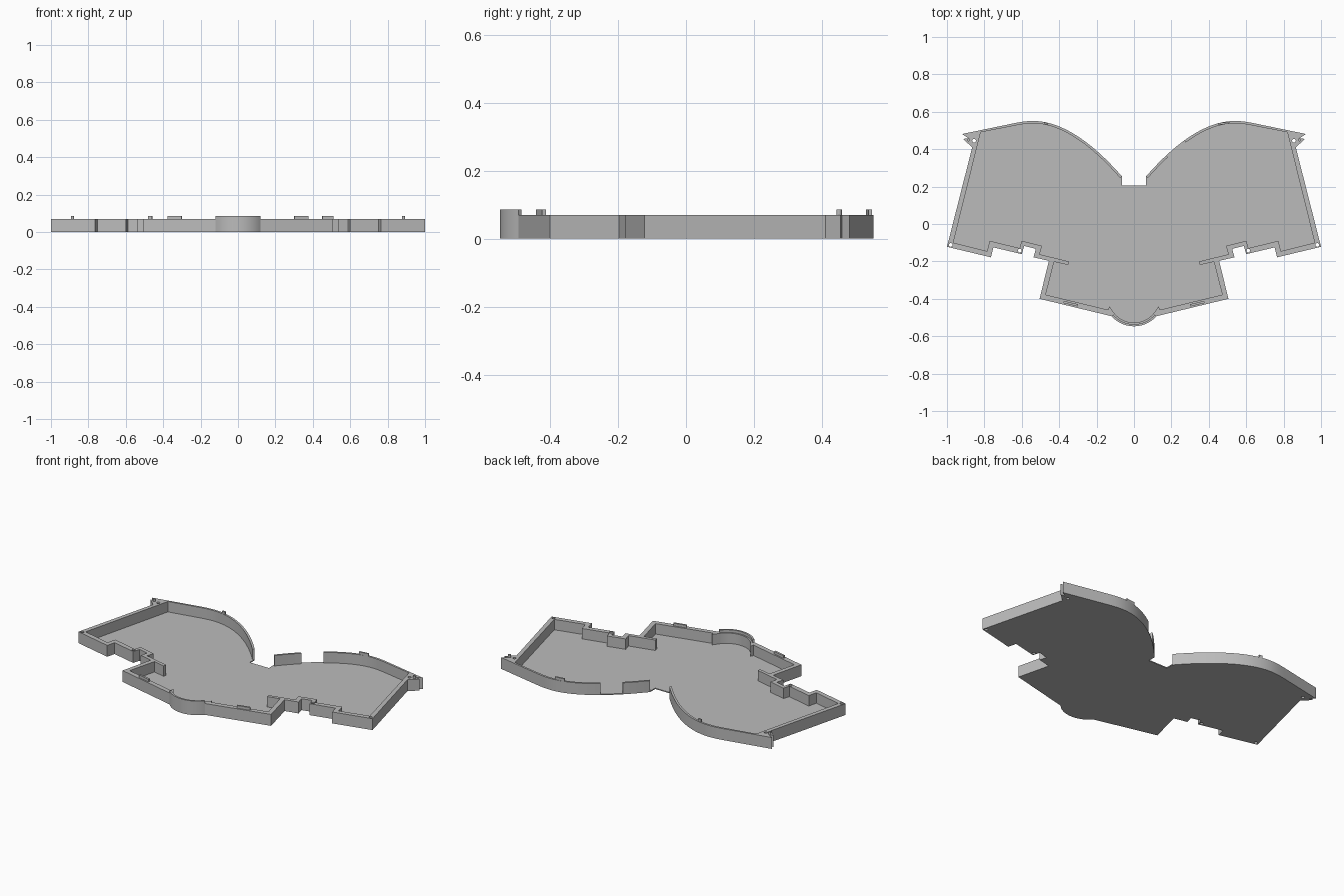
import bpy, bmesh, math
from mathutils import Vector
from mathutils.geometry import interpolate_bezier

if "Cube" in bpy.data.objects:
    bpy.data.objects.remove(bpy.data.objects["Cube"])

FLOOR, RIM, LIP = 0.006, 0.07, 0.086

grey = bpy.data.materials.new("plain_grey")
grey.use_nodes = True
grey.diffuse_color = (0.5, 0.5, 0.5, 1)
grey.node_tree.nodes["Principled BSDF"].inputs["Base Color"].default_value = (0.5, 0.5, 0.5, 1)


def prism(name, points, z0, z1, side=1):
    """Extrude a plan outline from z0 to z1; side -1 mirrors it in x."""
    bm = bmesh.new()
    face = bm.faces.new([bm.verts.new((side * p[0], p[1], z0)) for p in points])
    top = bmesh.ops.extrude_face_region(bm, geom=[face])["geom"]
    bmesh.ops.translate(bm, vec=(0, 0, z1 - z0),
                        verts=[v for v in top if isinstance(v, bmesh.types.BMVert)])
    bmesh.ops.recalc_face_normals(bm, faces=bm.faces)
    mesh = bpy.data.meshes.new(name)
    bm.to_mesh(mesh)
    bm.free()
    mesh.materials.append(grey)
    obj = bpy.data.objects.new(name, mesh)
    bpy.context.collection.objects.link(obj)
    return obj


def circle(x, y, r, n=16):
    return [(x + r * math.cos(math.tau * i / n), y + r * math.sin(math.tau * i / n)) for i in range(n)]


def bar(x, y, length, width, slope):
    d = Vector((1, slope)).normalized()
    n = Vector((-d.y, d.x)) * width / 2
    c, d = Vector((x, y)), d * length / 2
    return [c - d - n, c + d - n, c + d + n, c - d + n]


def bezier(a, b, c, d, n):
    return [p.to_2d() for p in interpolate_bezier(*[Vector((*q, 0)) for q in (a, b, c, d)], n)]


def offset(path, dist):
    """Shift a path to its right-hand side."""
    out = []
    for i, p in enumerate(path):
        t = (path[min(i + 1, len(path) - 1)] - path[max(i - 1, 0)]).normalized()
        out.append(p + Vector((t.y, -t.x)) * dist)
    return out


def bulge(half_width, y_end, y_low, n=10):
    """Half of a shallow arc, from its end to the centre line."""
    sag = y_end - y_low
    r = (half_width ** 2 + sag ** 2) / (2 * sag)
    a = math.asin(half_width / r)
    return [(r * math.sin(a * (1 - i / n)), y_low + r - r * math.cos(a * (1 - i / n)))
            for i in range(n + 1)]


# Plan of one half: curved back edge, ear, outer side, stepped front, bulge
arc = bezier((0.065, 0.255), (0.2, 0.41), (0.37, 0.551), (0.54, 0.551), 25)
arc += bezier((0.54, 0.551), (0.57, 0.551), (0.6, 0.547), (0.64, 0.539), 6)[1:]
arc_in = offset(arc, 0.013)
ear = [(0.92, 0.481), (0.885, 0.458), (0.915, 0.455), (0.865, 0.41)]
front = [(1, -0.122), (0.765, -0.178), (0.752, -0.125), (0.6, -0.161), (0.587, -0.117),
         (0.525, -0.133), (0.537, -0.178), (0.455, -0.197), (0.505, -0.4)]
bulge_out = bulge(0.12, -0.493, -0.547)
bulge_in = bulge(0.105, -0.478, -0.527)
inner = [(0.82, 0.49), (0.966, -0.1), (0.785, -0.145), (0.772, -0.09), (0.612, -0.129),
         (0.6, -0.09), (0.492, -0.117), (0.505, -0.162), (0.348, -0.2), (0.352, -0.219),
         (0.427, -0.202), (0.472, -0.378), (0.138, -0.459), (0.132, -0.44)] + bulge_in

# Floor plate with a notch at the middle of the back edge
half = [(0.065, 0.207)] + arc + ear + front + bulge_out
floor = prism("floor_plate", half + [(-p[0], p[1]) for p in reversed(half[:-1])], 0, FLOOR)
parts = [floor]

# Rim walls, broken by an opening in the left back curve
walls = []
for side, label, start in ((1, "left", 11), (-1, "right", 0)):
    loop = arc[start:] + ear + front + bulge_out + list(reversed(arc_in[start:] + inner))
    walls.append(prism(label + "_rim_wall", loop, FLOOR, RIM, side))
parts += walls
parts.append(prism("left_back_wall_piece", arc[:7] + arc_in[:7][::-1], FLOOR, RIM))

# Screw holes through ears, outer corners and front steps
for i, (x, y) in enumerate(((0.855, 0.445), (0.98, -0.112), (0.61, -0.142))):
    for side, wall in zip((1, -1), walls):
        cutter = prism("hole_cutter", circle(x, y, 0.01), -0.05, 0.2, side)
        cutter.hide_render = True
        for target in (floor, wall):
            mod = target.modifiers.new("hole", "BOOLEAN")
            mod.operation, mod.solver, mod.object = "DIFFERENCE", "EXACT", cutter
            bpy.context.view_layer.objects.active = target
            bpy.ops.object.modifier_apply(modifier=mod.name)
        bpy.data.objects.remove(cutter)

# Raised locating pins and tabs on the rim
for side, label in ((1, "left"), (-1, "right")):
    parts.append(prism(label + "_ear_pin", circle(0.885, 0.45, 0.008), RIM, LIP, side))
    parts.append(prism(label + "_front_tab", bar(0.338, -0.426, 0.078, 0.012, 0.238), RIM, LIP, side))
parts.append(prism("left_back_tab", bar(0.48, 0.538, 0.06, 0.01, 0.12), RIM, LIP))
parts.append(prism("right_back_tab", bar(0.47, 0.536, 0.022, 0.01, 0.14), RIM, LIP, -1))

# Raised lip along the front bulge
lip_in = bulge(0.112, -0.484, -0.536)
lip = bulge_out + lip_in[::-1]
lip = bulge_out + [(-x, y) for x, y in bulge_out[-2::-1]] + \
    [(-x, y) for x, y in lip_in] + lip_in[-2::-1]
parts.append(prism("front_lip", lip, RIM, LIP))

# Smooth the curves, keep edges crisp
bpy.ops.object.select_all(action="DESELECT")
for obj in parts:
    obj.select_set(True)
bpy.context.view_layer.objects.active = floor
bpy.ops.object.shade_smooth_by_angle(angle=math.radians(25))
